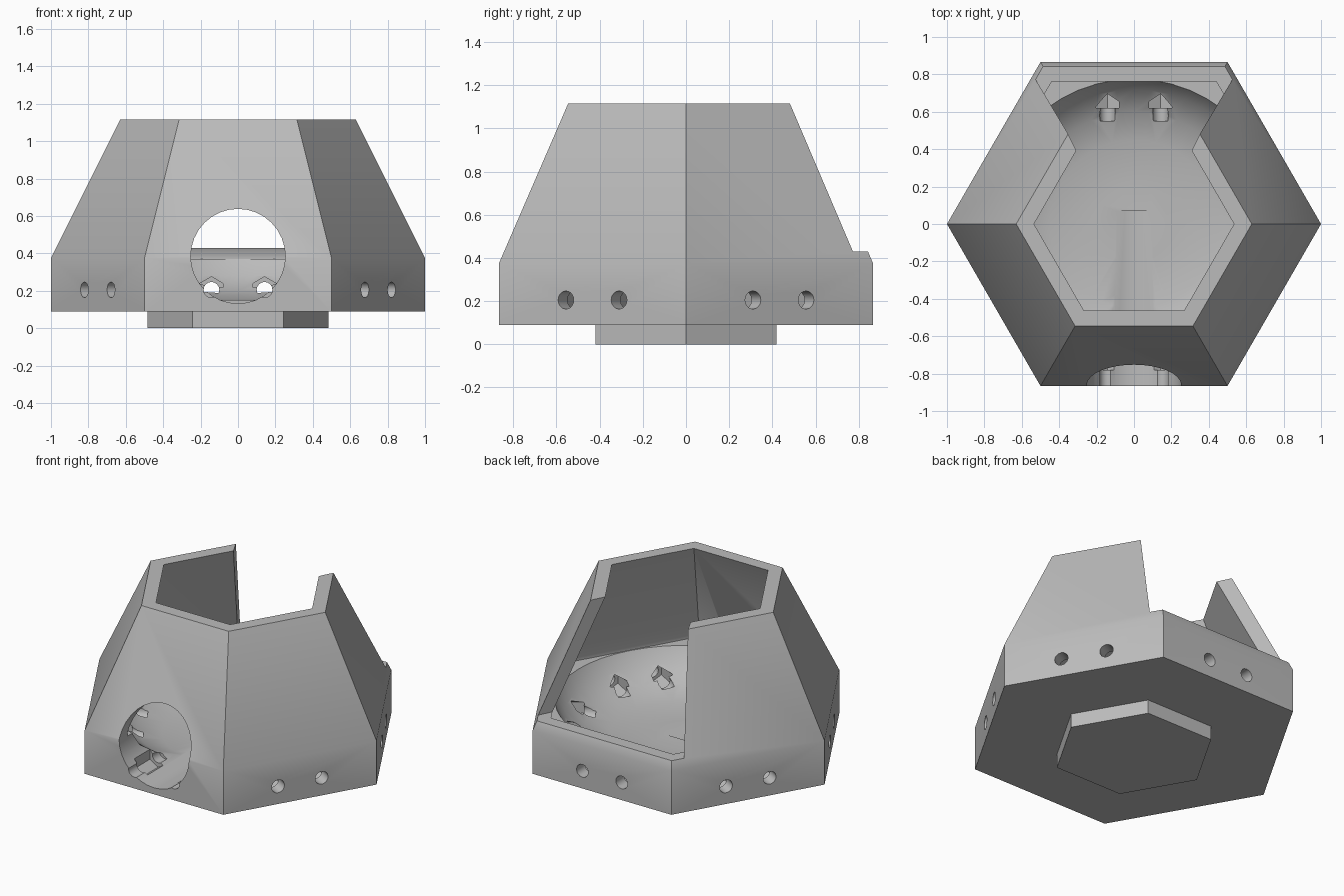
import bpy, bmesh, math
from mathutils import Matrix, Vector

cube = bpy.data.objects.get("Cube")
if cube:
    bpy.data.objects.remove(cube, do_unlink=True)

grey = bpy.data.materials.new("light_grey")
grey.use_nodes = True
COLOR = (0.5, 0.5, 0.5, 1)
grey.diffuse_color = COLOR
grey.node_tree.nodes["Principled BSDF"].inputs["Base Color"].default_value = COLOR


def make_object(name, bm):
    bmesh.ops.recalc_face_normals(bm, faces=bm.faces)
    mesh = bpy.data.meshes.new(name)
    bm.to_mesh(mesh)
    bm.free()
    mesh.materials.append(grey)
    obj = bpy.data.objects.new(name, mesh)
    bpy.context.collection.objects.link(obj)
    return obj


def loft(name, rings):
    """Closed solid through stacked rings of equal length."""
    bm = bmesh.new()
    loops = [[bm.verts.new(p) for p in ring] for ring in rings]
    n = len(loops[0])
    for low, high in zip(loops, loops[1:]):
        for i in range(n):
            j = (i + 1) % n
            bm.faces.new((low[i], low[j], high[j], high[i]))
    bm.faces.new(loops[0][::-1])
    bm.faces.new(loops[-1])
    return make_object(name, bm)


def ring(radius, z, sides=6):
    step = math.tau / sides
    return [(radius * math.cos(i * step), radius * math.sin(i * step), z)
            for i in range(sides)]


def rod(name, start, end, radius, sides):
    start, end = Vector(start), Vector(end)
    axis = end - start
    turn = axis.to_track_quat('Z', 'Y').to_matrix().to_4x4()
    bm = bmesh.new()
    bmesh.ops.create_cone(bm, cap_ends=True, segments=sides, radius1=radius,
                          radius2=radius, depth=axis.length,
                          matrix=Matrix.Translation((start + end) / 2) @ turn)
    return make_object(name, bm)


def combine(target, other, operation):
    other.hide_render = True
    mod = target.modifiers.new(other.name, 'BOOLEAN')
    mod.operation = operation
    mod.object = other
    mod.solver = 'EXACT'
    bpy.context.view_layer.objects.active = target
    bpy.ops.object.modifier_apply(modifier=mod.name)
    bpy.data.objects.remove(other, do_unlink=True)


# Outer hexagonal housing and the tapered room inside it
housing = loft("housing", [ring(1, 0.09), ring(1, 0.375), ring(0.63, 1.115)])
room = loft("room_cutter", [ring(0.9, 0.37), ring(0.9, 0.39),
                            ring(0.535, 1.115), ring(0.5, 1.185)])
combine(housing, room, 'DIFFERENCE')

# Round bowl sunk into the floor
bowl_profile = [(0.2, 0.15), (0.45, 0.155), (0.6, 0.2), (0.72, 0.28),
                (0.775, 0.37), (0.775, 0.4)]
bowl = loft("bowl_cutter", [ring(r, z, 48) for r, z in bowl_profile])
combine(housing, bowl, 'DIFFERENCE')


# Wide opening in the back wall, above a low lip
def opening_ring(x, y, z):
    near, far = (x - 0.1, y - 0.2), (x + 0.2, y + 0.4)
    return [(-near[0], near[1], z), (near[0], near[1], z),
            (far[0], far[1], z), (-far[0], far[1], z)]


opening = loft("opening_cutter", [opening_ring(0.525, 0.77, 0.43),
                                  opening_ring(0.325, 0.435, 1.215)])
combine(housing, opening, 'DIFFERENCE')

# Large round port through the front
port = rod("port_cutter", (0, -1, 0.385), (0, 0.07, 0.385), 0.253, 32)
combine(housing, port, 'DIFFERENCE')

# Two screw holes per side, each with a nut pocket on the inside
for side in range(6):
    angle = math.radians(30 + 60 * side)
    out = Vector((math.cos(angle), math.sin(angle), 0))
    along = Vector((-out.y, out.x, 0))
    for offset in (-0.142, 0.142):
        base = along * offset + Vector((0, 0, 0.205))
        hole = rod("screw_cutter", base + out * 0.55, base + out * 0.95, 0.042, 16)
        combine(housing, hole, 'DIFFERENCE')
        pocket = rod("nut_cutter", base + out * 0.62, base + out * 0.78, 0.07, 6)
        combine(housing, pocket, 'DIFFERENCE')

# Small hexagonal foot underneath
foot = loft("foot", [ring(0.485, 0), ring(0.485, 0.09)])

for obj in (housing, foot):
    bpy.ops.object.select_all(action='DESELECT')
    obj.select_set(True)
    bpy.context.view_layer.objects.active = obj
    bpy.ops.object.shade_smooth_by_angle(angle=math.radians(30))
